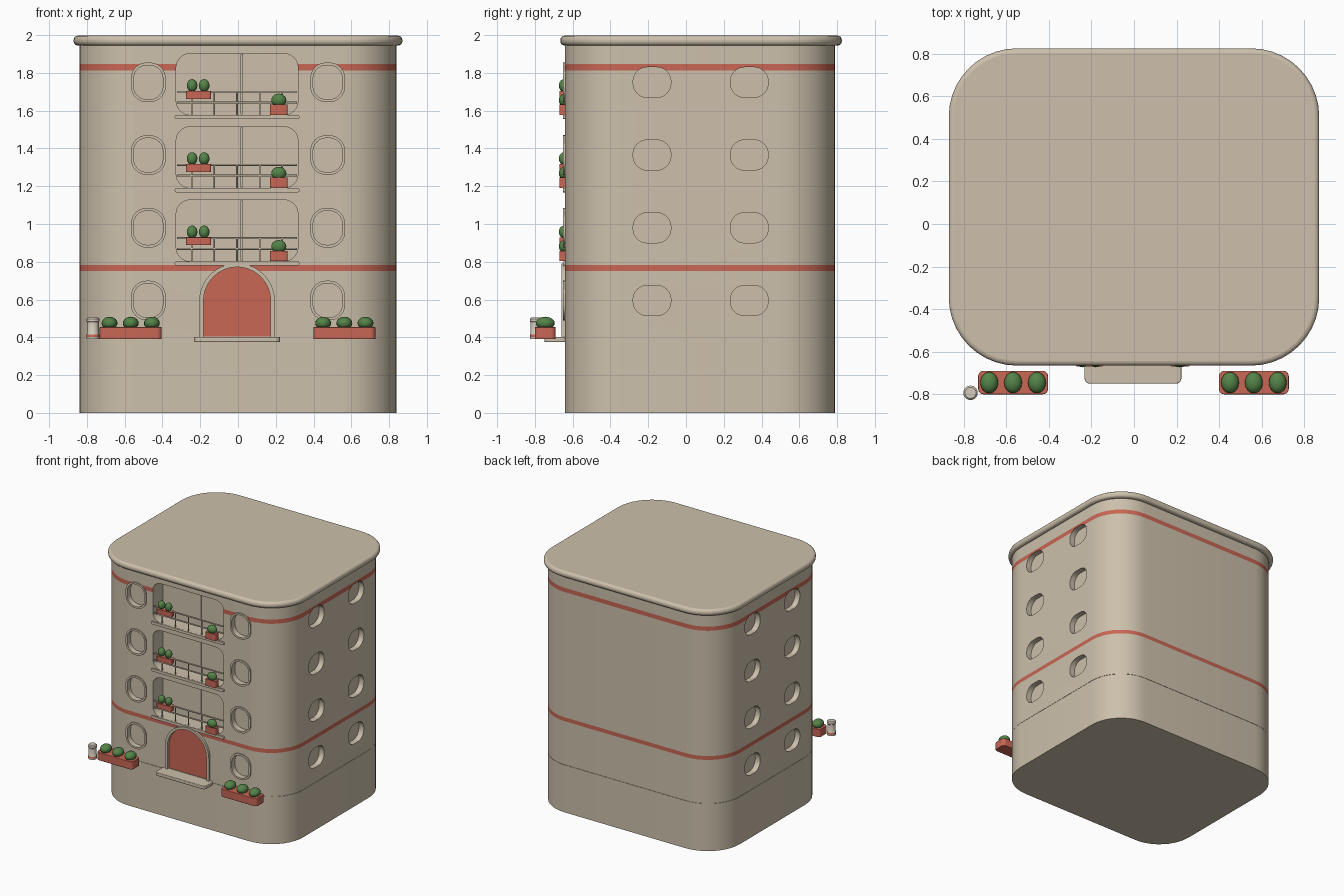
import bpy, bmesh, math
from mathutils import Matrix

if "Cube" in bpy.data.objects:
    bpy.data.objects.remove(bpy.data.objects["Cube"])


def material(name, rgb):
    m = bpy.data.materials.new(name)
    m.diffuse_color = (*rgb, 1)
    m.use_nodes = True
    m.node_tree.nodes["Principled BSDF"].inputs["Base Color"].default_value = m.diffuse_color
    return m


BEIGE = material("beige plaster", (0.61, 0.53, 0.41))
RED = material("terracotta red", (0.58, 0.135, 0.09))
GREEN = material("leaf green", (0.09, 0.23, 0.065))
PALE = material("pale cream", (0.66, 0.60, 0.50))
AXES = {'x': lambda u, v, w: (w, u, v), 'y': lambda u, v, w: (u, w, v), 'z': lambda u, v, w: (u, v, w)}


def rounded(cx, cy, w, h, r, seg=8):
    """Rounded rectangle outline."""
    pts = []
    for i, (sx, sy) in enumerate([(1, 1), (-1, 1), (-1, -1), (1, -1)]):
        for k in range(seg + 1):
            a = math.pi / 2 * (i + k / seg)
            pts.append((cx + sx * (w / 2 - r) + r * math.cos(a), cy + sy * (h / 2 - r) + r * math.sin(a)))
    return pts


def arch(cx, z0, w, h, seg=20):
    """Round-topped doorway outline."""
    r = w / 2
    return [(cx - r, z0), (cx + r, z0)] + [
        (cx + r * math.cos(math.pi * k / seg), z0 + h - r + r * math.sin(math.pi * k / seg)) for k in range(seg + 1)]


def finish(name, bm, mats, smooth=True):
    bmesh.ops.remove_doubles(bm, verts=bm.verts, dist=1e-5)
    bmesh.ops.recalc_face_normals(bm, faces=bm.faces)
    me = bpy.data.meshes.new(name)
    bm.to_mesh(me)
    bm.free()
    for m in mats:
        me.materials.append(m)
    ob = bpy.data.objects.new(name, me)
    bpy.context.collection.objects.link(ob)
    if smooth:
        shade(ob)
    return ob


def shade(ob):
    bpy.ops.object.select_all(action='DESELECT')
    bpy.context.view_layer.objects.active = ob
    ob.select_set(True)
    bpy.ops.object.shade_smooth_by_angle(angle=math.radians(35))


def add_prism(bm, pts, axis, levels):
    """Stack of outlines along an axis, capped at both ends."""
    n = len(pts)
    rings = [[bm.verts.new(AXES[axis](u, v, w)) for u, v in pts] for w in levels]
    for a, b in zip(rings, rings[1:]):
        for i in range(n):
            bm.faces.new((a[i], a[(i + 1) % n], b[(i + 1) % n], b[i]))
    bm.faces.new(rings[0])
    bm.faces.new(rings[-1])


def prism(name, pts, axis, levels, mat, bevel=0):
    bm = bmesh.new()
    add_prism(bm, pts, axis, levels)
    ob = finish(name, bm, [mat])
    if bevel:
        b = ob.modifiers.new("soft edge", 'BEVEL')
        b.width, b.segments, b.limit_method = bevel, 4, 'ANGLE'
        b.angle_limit = math.radians(50)
    return ob


def ring(name, outer, inner, y0, y1, mat):
    """Trim frame between two matching outlines, facing the front."""
    bm = bmesh.new()
    loops = [[bm.verts.new((u, y, v)) for u, v in pts]
             for pts, y in ((outer, y1), (outer, y0), (inner, y0), (inner, y1))]
    n = len(outer)
    for a, b in zip(loops, loops[1:] + loops[:1]):
        for i in range(n):
            bm.faces.new((a[i], a[(i + 1) % n], b[(i + 1) % n], b[i]))
    return finish(name, bm, [mat])


def bush(name, x, y, z, rx, ry, rz):
    bm = bmesh.new()
    bmesh.ops.create_uvsphere(bm, u_segments=16, v_segments=10, radius=1,
                              matrix=Matrix.Translation((x, y, z)) @ Matrix.Diagonal((rx, ry, rz, 1)))
    return finish(name, bm, [GREEN])


FRONT, YC = -0.64, 0.075
plan = rounded(0, YC, 1.68, 1.43, 0.29, 10)
FLOORS = [0.595, 0.98, 1.365, 1.75]
BALCONIES = [0.965, 1.353, 1.74]
WIN_X = 0.475

# Ground storey plinth and cornice roof
prism("plinth", plan, 'z', [0, 0.39], BEIGE)
prism("roof_cornice", rounded(0, YC + 0.005, 1.74, 1.49, 0.32, 10), 'z', [1.945, 1.997], BEIGE, 0.022)

# Main walls with two painted bands
bm = bmesh.new()
add_prism(bm, plan, 'z', [0.392, 0.75, 0.782, 1.812, 1.847, 1.95])
for f in bm.faces:
    z = f.calc_center_median().z
    f.material_index = int(0.75 < z < 0.782 or 1.812 < z < 1.847)
walls = finish("walls", bm, [BEIGE, RED], smooth=False)

# Recesses for windows, balconies and door
bm = bmesh.new()
for z in FLOORS:
    for s in (-1, 1):
        add_prism(bm, rounded(s * WIN_X, z, 0.155, 0.18, 0.07), 'y', [-0.75, FRONT + 0.035])
        for y in (-0.18, 0.335):
            add_prism(bm, rounded(y, z, 0.2, 0.16, 0.075), 'x', [s * 0.795, s * 0.95])
for z in BALCONIES:
    add_prism(bm, rounded(-0.005, z, 0.645, 0.325, 0.075), 'y', [-0.75, FRONT + 0.13])
add_prism(bm, arch(-0.005, 0.405, 0.355, 0.367), 'y', [-0.75, FRONT + 0.03])
cutter = finish("cutter", bm, [BEIGE, RED], smooth=False)
cutter.hide_render = True
mod = walls.modifiers.new("recesses", 'BOOLEAN')
mod.object, mod.operation, mod.solver = cutter, 'DIFFERENCE', 'EXACT'
bpy.context.view_layer.objects.active = walls
bpy.ops.object.modifier_apply(modifier=mod.name)
bpy.data.objects.remove(cutter)
shade(walls)

# Front window frames
for z in FLOORS:
    for s in (-1, 1):
        ring("window_frame", rounded(s * WIN_X, z, 0.185, 0.21, 0.085), rounded(s * WIN_X, z, 0.155, 0.18, 0.07),
             FRONT - 0.01, FRONT + 0.02, BEIGE)

# Door, surround and step
prism("door", arch(-0.005, 0.40, 0.36, 0.375), 'y', [FRONT + 0.005, FRONT + 0.032], RED)
ring("door_surround", arch(-0.005, 0.392, 0.40, 0.4), arch(-0.005, 0.40, 0.355, 0.372), FRONT - 0.018, FRONT + 0.02, BEIGE)
prism("door_step", rounded(-0.005, -0.69, 0.455, 0.12, 0.025, 4), 'z', [0.375, 0.403], BEIGE, 0.005)

# Balconies: railing, door mullion and flower boxes
for zc in BALCONIES:
    floor = zc - 0.162
    bm = bmesh.new()
    for z in (0.065, 0.122):
        add_prism(bm, rounded(-0.635, floor + z, 0.012, 0.01, 0.004, 2), 'x', [-0.322, 0.312])
    for i in range(5):
        add_prism(bm, rounded(-0.245 + 0.12 * i, -0.635, 0.009, 0.009, 0.004, 2), 'z', [floor, floor + 0.122])
    finish("balcony_railing", bm, [BEIGE])
    prism("balcony_mullion", rounded(0.02, zc, 0.012, 0.32, 0.002, 1), 'y', [FRONT + 0.122, FRONT + 0.131], BEIGE)
    prism("balcony_lip", rounded(-0.005, floor - 0.012, 0.66, 0.022, 0.008, 3), 'y', [FRONT - 0.012, FRONT + 0.02], BEIGE)
    prism("upper_flower_box", rounded(-0.209, -0.645, 0.132, 0.048, 0.008, 3), 'z', [floor + 0.085, floor + 0.126], RED)
    for x in (-0.243, -0.179):
        bush("upper_bush", x, -0.645, floor + 0.155, 0.028, 0.028, 0.034)
    prism("lower_flower_box", rounded(0.216, -0.645, 0.092, 0.048, 0.008, 3), 'z', [floor, floor + 0.055], RED)
    bush("lower_bush", 0.216, -0.645, floor + 0.078, 0.04, 0.028, 0.034)

# Street planters with three bushes each
for cx in (-0.568, 0.563):
    prism("street_planter", rounded(cx, -0.745, 0.328, 0.11, 0.025, 5), 'z', [0.39, 0.455], RED, 0.004)
    for k in (-1, 0, 1):
        bush("street_bush", cx + k * 0.112, -0.745, 0.475, 0.042, 0.05, 0.034)

# Bollard with a red base stripe
bm = bmesh.new()
profile = [(0.034, 0.39), (0.034, 0.402), (0.034, 0.415), (0.031, 0.42), (0.031, 0.48), (0.034, 0.484), (0.034, 0.498), (0.026, 0.506)]
rings = [[bm.verts.new((-0.768 + r * math.cos(k * math.pi / 10), -0.793 + r * math.sin(k * math.pi / 10), z))
          for k in range(20)] for r, z in profile]
for j in range(len(rings) - 1):
    for k in range(20):
        f = bm.faces.new((rings[j][k], rings[j][(k + 1) % 20], rings[j + 1][(k + 1) % 20], rings[j + 1][k]))
        f.material_index = int(j == 1)
bm.faces.new(rings[0])
bm.faces.new(rings[-1])
finish("bollard", bm, [PALE, RED])
